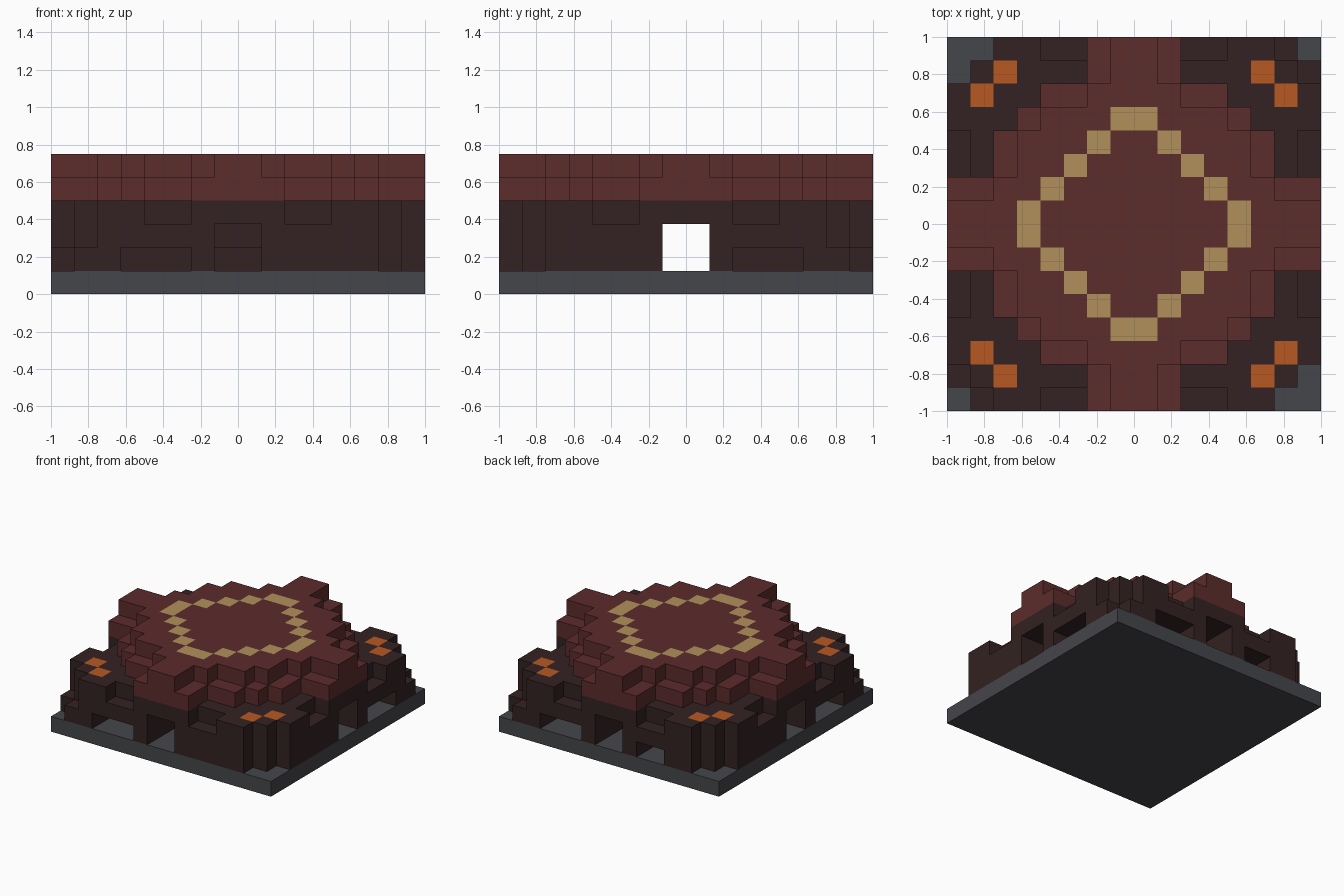
import bpy
import bmesh
from mathutils import Vector

old = bpy.data.objects.get("Cube")
if old:
    bpy.data.objects.remove(old, do_unlink=True)

N = 16           # blocks along each side
U = 2 / N        # block size
LAST = N - 1


def material(name, rgb):
    m = bpy.data.materials.new(name)
    m.use_nodes = True
    m.diffuse_color = (*rgb, 1)
    m.node_tree.nodes["Principled BSDF"].inputs["Base Color"].default_value = (*rgb, 1)
    return m


stone = material("grey stone", (0.060, 0.061, 0.069))
dark = material("dark brown", (0.034, 0.016, 0.016))
red = material("dark red", (0.107, 0.025, 0.025))
gold = material("gold", (0.434, 0.279, 0.102))
ember = material("ember orange", (0.479, 0.098, 0.017))


def box(x0, x1, y0, y1, z0, z1):
    """Set of blocks, end values included."""
    return {(x, y, z) for x in range(x0, x1 + 1)
            for y in range(y0, y1 + 1) for z in range(z0, z1 + 1)}


def turn(cells, times):
    """Quarter turns about the vertical axis, counterclockwise from above."""
    for _ in range(times):
        cells = {(LAST - y, x, z) for x, y, z in cells}
    return cells


def all_sides(cells):
    return set().union(*(turn(cells, t) for t in range(4)))


def mirrored(points):
    return {(a, b) for x, y in points for a in (x, LAST - x) for b in (y, LAST - y)}


# Walls: hollow block with doors, notched top edge and stepped corners
walls = box(0, LAST, 0, LAST, 1, 3) - box(3, 12, 3, 12, 1, 3)
walls -= all_sides(box(7, 8, 0, 2, 1, 2))
walls -= all_sides(box(4, 5, 0, 0, 3, 3) | box(10, 11, 0, 0, 3, 3))
walls -= all_sides(box(0, 0, 0, 0, 1, 3))
low_corner = box(1, 1, 0, 0, 2, 3) | box(0, 0, 1, 1, 2, 3)
cut_corner = box(1, 1, 0, 0, 1, 3) | box(0, 0, 1, 1, 1, 3)
for t in (0, 2):
    walls -= turn(low_corner, t)
    walls -= turn(cut_corner, t + 1)

# Low recessed windows beside two opposite corners, plus one extra at the back
window = box(3, 5, 0, 1, 1, 1)
side_window = box(0, 1, 3, 5, 1, 1)
for t in (0, 2):
    walls -= turn(window | side_window, t)
walls -= box(4, 5, 14, 15, 1, 1)

# Stepped block inside, in line with the front door
inner = box(7, 8, 9, 9, 1, 1) | box(7, 8, 10, 10, 1, 2)

# Roof: stepped diamond with a smaller upper layer
half_rows = (2, 2, 4, 5, 6, 6, 8, 8)
lower = set()
for row, half in enumerate(half_rows):
    for y in (row, LAST - row):
        lower |= box(8 - half, 7 + half, y, y, 4, 4)


def covered(x, y):
    return (x, y, 4) in lower or not (0 <= x < N and 0 <= y < N)


upper = {(x, y, 5) for x, y, z in lower
         if all(covered(x + a, y + b) for a, b in ((1, 0), (-1, 0), (0, 1), (0, -1)))}
roof = lower | upper

ring = mirrored({(7 - k, 3 + k) for k in range(5)})
embers = mirrored({(1, 2), (2, 1)})
solid = walls | inner | roof

# Corners of each block face, listed around the face for every direction
DIRS = [Vector(d) for d in ((1, 0, 0), (-1, 0, 0), (0, 1, 0), (0, -1, 0), (0, 0, 1), (0, 0, -1))]


def build(name, cells, mats, accent):
    """Make the outer skin of a block set; top faces in accent use slot 1."""
    bm = bmesh.new()
    verts = {}

    def vert(p):
        key = tuple(round(c) for c in p)
        if key not in verts:
            x, y, z = key
            verts[key] = bm.verts.new((x * U - 1, y * U - 1, z * U))
        return verts[key]

    half = Vector((0.5, 0.5, 0.5))
    for c in sorted(cells):
        for d in DIRS:
            n = tuple(int(a + b) for a, b in zip(c, d))
            if n in solid or n[2] < 1:
                continue
            s = Vector((d.y, d.z, d.x))
            t = d.cross(s)
            mid = Vector(c) + half + d / 2
            f = bm.faces.new([vert(mid + (s * a + t * b) / 2)
                              for a, b in ((-1, -1), (1, -1), (1, 1), (-1, 1))])
            f.material_index = int(d.z > 0 and c[:2] in accent and n[2] > 3)
    mesh = bpy.data.meshes.new(name)
    bm.to_mesh(mesh)
    bm.free()
    for m in mats:
        mesh.materials.append(m)
    obj = bpy.data.objects.new(name, mesh)
    bpy.context.collection.objects.link(obj)


build("walls", walls, [dark, ember], embers)
build("inner_block", inner, [dark], set())
build("roof", roof, [red, gold], ring)

# Base slab
bpy.ops.mesh.primitive_cube_add(size=1, location=(0, 0, U / 2))
slab = bpy.context.object
slab.name = "base_slab"
slab.scale = (2, 2, U)
slab.data.materials.append(stone)
